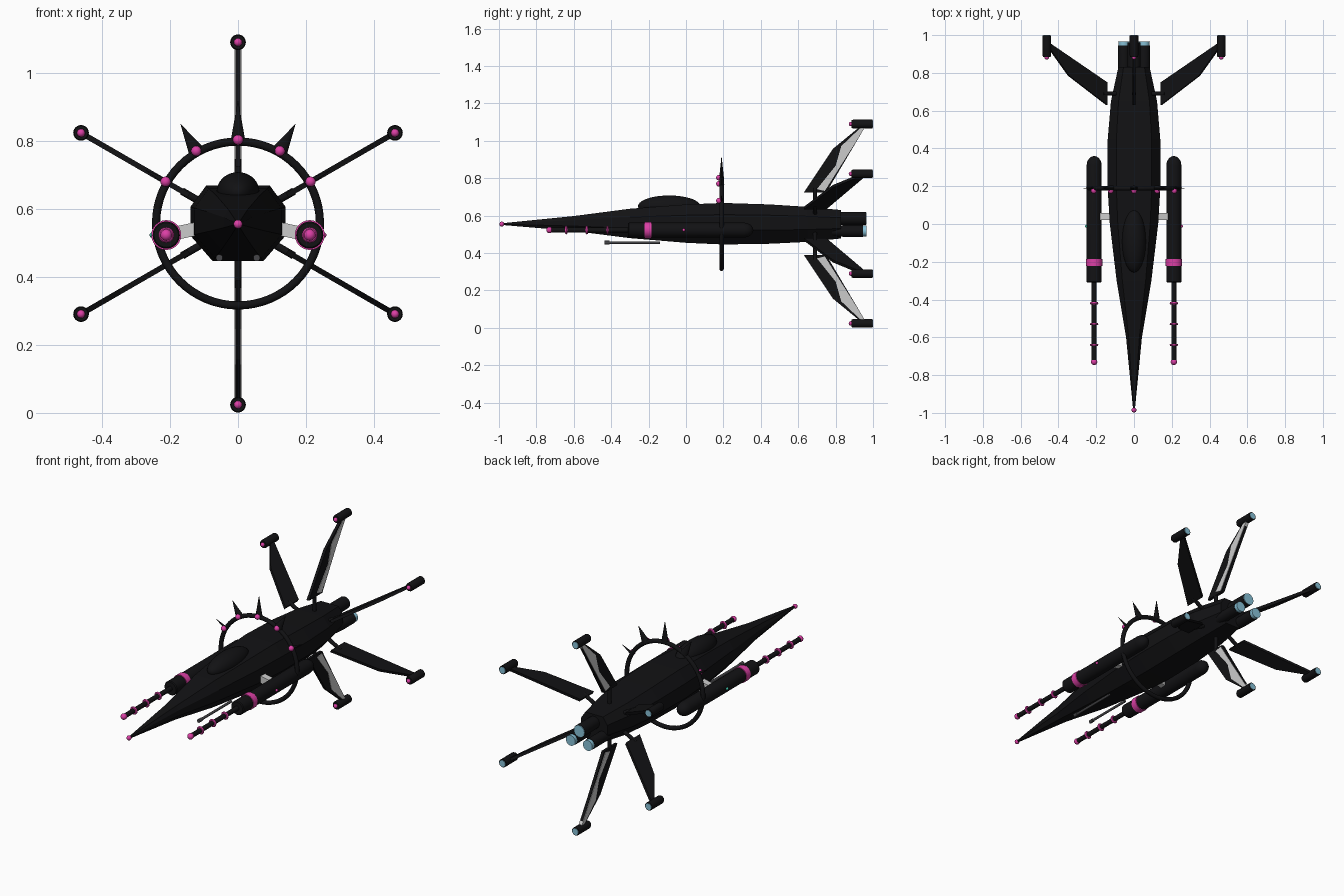
import bpy, bmesh, math
from mathutils import Vector, Matrix

if "Cube" in bpy.data.objects:
    bpy.data.objects.remove(bpy.data.objects["Cube"])


def mat(name, c):
    m = bpy.data.materials.new(name)
    m.diffuse_color = (*c, 1)
    m.use_nodes = True
    m.node_tree.nodes["Principled BSDF"].inputs["Base Color"].default_value = m.diffuse_color
    return m


BLACK = mat("black_paint", (0.006, 0.006, 0.007))
PINK = mat("pink_trim", (0.72, 0.05, 0.38))
BLUE = mat("blue_glow", (0.25, 0.55, 0.7))
WHITE = mat("white_panel", (0.8, 0.8, 0.82))
GREY = mat("gun_grey", (0.06, 0.06, 0.065))
TEAL = mat("teal_light", (0.05, 0.55, 0.4))
CZ = 0.557


def finish(name, bm, m, smooth=True):
    bmesh.ops.recalc_face_normals(bm, faces=bm.faces)
    me = bpy.data.meshes.new(name)
    bm.to_mesh(me)
    bm.free()
    ob = bpy.data.objects.new(name, me)
    bpy.context.collection.objects.link(ob)
    me.materials.append(m)
    if smooth:
        bpy.ops.object.select_all(action='DESELECT')
        ob.select_set(True)
        bpy.context.view_layer.objects.active = ob
        bpy.ops.object.shade_smooth_by_angle(angle=math.radians(35))
    return ob


def loft(name, rings, m, smooth=True):
    """Skin closed rings of points and cap both ends."""
    bm = bmesh.new()
    vs = [[bm.verts.new(p) for p in r] for r in rings]
    n = len(vs[0])
    for a, b in zip(vs, vs[1:]):
        for i in range(n):
            bm.faces.new((a[i], a[(i + 1) % n], b[(i + 1) % n], b[i]))
    bm.faces.new(vs[0])
    bm.faces.new(vs[-1])
    return finish(name, bm, m, smooth)


def lathe(name, x, z, profile, m, n=24):
    """Revolve (y, radius) pairs around an axis parallel to y."""
    rings = [[(x + r * math.cos(2 * math.pi * i / n), y, z + r * math.sin(2 * math.pi * i / n))
              for i in range(n)] for y, r in profile]
    return loft(name, rings, m)


def ball(name, loc, r, m, scale=(1, 1, 1), seg=16):
    bm = bmesh.new()
    bmesh.ops.create_uvsphere(bm, u_segments=seg, v_segments=seg // 2 + 2, radius=r,
                              matrix=Matrix.Translation(loc) @ Matrix.Diagonal((*scale, 1)))
    return finish(name, bm, m)


def polar(a, y, r, t=0):
    """Point at radius r and angle a around the ship axis, offset t sideways."""
    return Vector((r * math.cos(a) - t * math.sin(a), y, CZ + r * math.sin(a) + t * math.cos(a)))


def plate(name, a, pts, t, m):
    loft(name, [[polar(a, y, r, s * t) for y, r in pts] for s in (-1, 1)], m, False)


def cone(name, a, y, r0, r1, rad0, rad1, m, flat=1.0, n=12):
    rings = []
    for r, q in ((r0, rad0), (r1, rad1)):
        rings.append([polar(a, y + flat * q * math.cos(2 * math.pi * i / n), r,
                            q * math.sin(2 * math.pi * i / n)) for i in range(n)])
    loft(name, rings, m)


# Hull: octagonal sections (y, half width, top z, bottom z)
secs = [(-0.98, 0.005, 0.56, 0.55), (-0.6, 0.042, 0.598, 0.518), (-0.3, 0.092, 0.637, 0.48),
        (0, 0.128, 0.66, 0.455), (0.2, 0.14, 0.668, 0.446), (0.45, 0.139, 0.66, 0.45),
        (0.65, 0.122, 0.647, 0.46), (0.83, 0.083, 0.63, 0.478)]
rings = []
for y, w, zt, zb in secs:
    u, d = zt - CZ, CZ - zb
    right = [(0.53 * w, -d), (w, -0.32 * d), (w, 0.44 * u), (0.67 * w, u)]
    rings.append([(x, y, CZ + z) for x, z in right + [(-x, z) for x, z in right[::-1]]])
loft("hull", rings, BLACK, False)
ball("nose_tip", (0, -0.985, 0.555), 0.013, PINK)
ball("canopy", (0, -0.09, 0.65), 1, BLACK, (0.063, 0.167, 0.058), 32)

# Rear engines with glowing discs
for i, (x, z, r) in enumerate([(0, 0.585, 0.035), (0.054, 0.518, 0.031), (-0.054, 0.518, 0.031)]):
    lathe(f"engine_{i}", x, z, [(0.78, r * 0.85), (0.84, r), (0.945 if x else 0.962, r)], BLACK)
    lathe(f"engine_glow_{i}", x, z, [(0.93, r * 0.9), (0.966, r * 0.95)], BLUE)

# Ring around the hull with spikes and jewels
bm = bmesh.new()
n, k, R, t = 64, 12, 0.241, 0.012
vs = [[bm.verts.new(polar(2 * math.pi * i / n, 0.19 + t * math.sin(2 * math.pi * j / k),
                          R + t * math.cos(2 * math.pi * j / k))) for j in range(k)] for i in range(n)]
for i in range(n):
    for j in range(k):
        a, b = vs[i], vs[(i + 1) % n]
        bm.faces.new((a[j], a[(j + 1) % k], b[(j + 1) % k], b[j]))
finish("crown_ring", bm, BLACK)
for deg, tip, rad in [(30, 0.315, 0.01), (60, 0.337, 0.025), (90, 0.362, 0.022),
                      (120, 0.337, 0.025), (150, 0.315, 0.01)]:
    a = math.radians(deg)
    cone(f"ring_spike_{deg}", a, 0.19, 0.24, tip, rad, 0.0005, BLACK, 0.6)
    ball(f"ring_jewel_{deg}", polar(a, 0.176, 0.246), 0.015, PINK)

# Six tail fins, each with a strut and a tip pod
fin = [(0.63, 0.167), (0.785, 0.40), (0.925, 0.515), (0.965, 0.53), (0.75, 0.167)]
panel = [(0.70, 0.185), (0.742, 0.175), (0.957, 0.515), (0.93, 0.51), (0.83, 0.415), (0.80, 0.31)]
for i in range(6):
    a = math.radians(30 + 60 * i)
    vertical = i in (1, 4)
    plate(f"fin_{i}", a, fin, 0.008, BLACK)
    if vertical:
        plate(f"fin_panel_{i}", a, panel, 0.0105, WHITE)
    cone(f"fin_strut_{i}", a, 0.69, 0.06, 0.19, 0.011, 0.011, BLACK)
    p = polar(a, 0, 0.533)
    lathe(f"fin_pod_{i}", p.x, p.z, [(0.885, 0.02), (0.892, 0.023), (0.997, 0.023)], BLACK)
    lathe(f"fin_pod_glow_{i}", p.x, p.z, [(0.98, 0.018), (1.0, 0.018)], BLUE)
    ball(f"fin_pod_light_{i}", (p.x, 0.882, p.z), 0.012, PINK)

# Side cannons, mounts and belly guns
for side, s in (("right", 1), ("left", -1)):
    x, z = 0.211 * s, 0.523
    body = [(-0.31, 0.036), (-0.305, 0.04), (0.31, 0.04)]
    body += [(0.31 + 0.05 * math.sin(q), 0.04 * math.cos(q)) for q in (0.4, 0.8, 1.2, 1.5)]
    lathe(f"cannon_body_{side}", x, z, body, BLACK)
    lathe(f"cannon_band_{side}", x, z, [(-0.222, 0.044), (-0.185, 0.044)], PINK)
    lathe(f"cannon_barrel_{side}", x, z, [(-0.73, 0.013), (-0.3, 0.013)], BLACK, 16)
    for i, y in enumerate((-0.42, -0.53, -0.64)):
        lathe(f"barrel_ring_{side}_{i}", x, z,
              [(y - 0.006, 0.019), (y, 0.023), (y + 0.006, 0.019)], PINK)
    ball(f"muzzle_{side}", (x, -0.73, z), 0.017, PINK)
    ball(f"side_light_{side}", (0.252 * s, -0.012, z), 0.008, PINK if s > 0 else TEAL)
    loft(f"cannon_mount_{side}",
         [[(px * s, y, pz + dz) for y, dz in ((0.02, -0.02), (0.057, -0.02), (0.057, 0.02), (0.02, 0.02))]
          for px, pz in ((0.1, 0.546), (0.2, 0.525))], WHITE, False)
    lathe(f"belly_gun_{side}", 0.055 * s, 0.456,
          [(-0.435, 0.01), (-0.41, 0.01), (-0.409, 0.007), (-0.14, 0.007)], GREY, 12)
